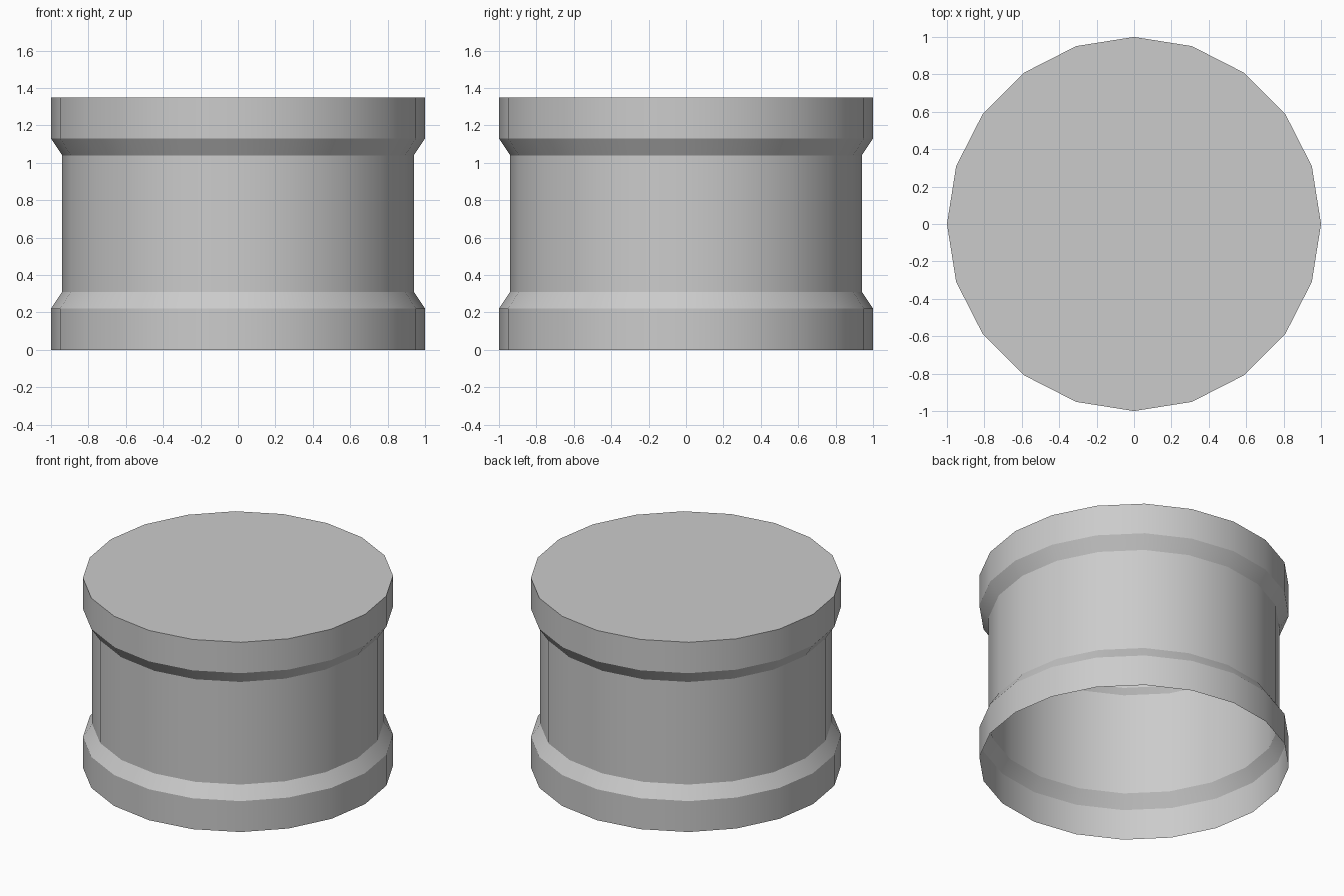
import bpy, bmesh, math

if "Cube" in bpy.data.objects:
    bpy.data.objects.remove(bpy.data.objects["Cube"])

SIDES = 20
# (radius, height) profile: lower band, waist, upper band
PROFILE = [(1.0, 0.0), (1.0, 0.22), (0.94, 0.31),
           (0.94, 1.04), (1.0, 1.13), (1.0, 1.35)]

bm = bmesh.new()
rings = []
for r, z in PROFILE:
    rings.append([bm.verts.new((r * math.cos(2 * math.pi * i / SIDES),
                                r * math.sin(2 * math.pi * i / SIDES), z))
                  for i in range(SIDES)])

# Side walls
for low, high in zip(rings, rings[1:]):
    for i in range(SIDES):
        j = (i + 1) % SIDES
        bm.faces.new((low[i], low[j], high[j], high[i]))

# Closed top; the underside stays open
bm.faces.new(rings[-1])

mesh = bpy.data.meshes.new("banded_drum")
bm.to_mesh(mesh)
bm.free()
drum = bpy.data.objects.new("banded_drum", mesh)
bpy.context.collection.objects.link(drum)

# Smooth around the walls, sharp at the bands and rim
bpy.context.view_layer.objects.active = drum
drum.select_set(True)
bpy.ops.object.shade_smooth_by_angle(angle=math.radians(30))
